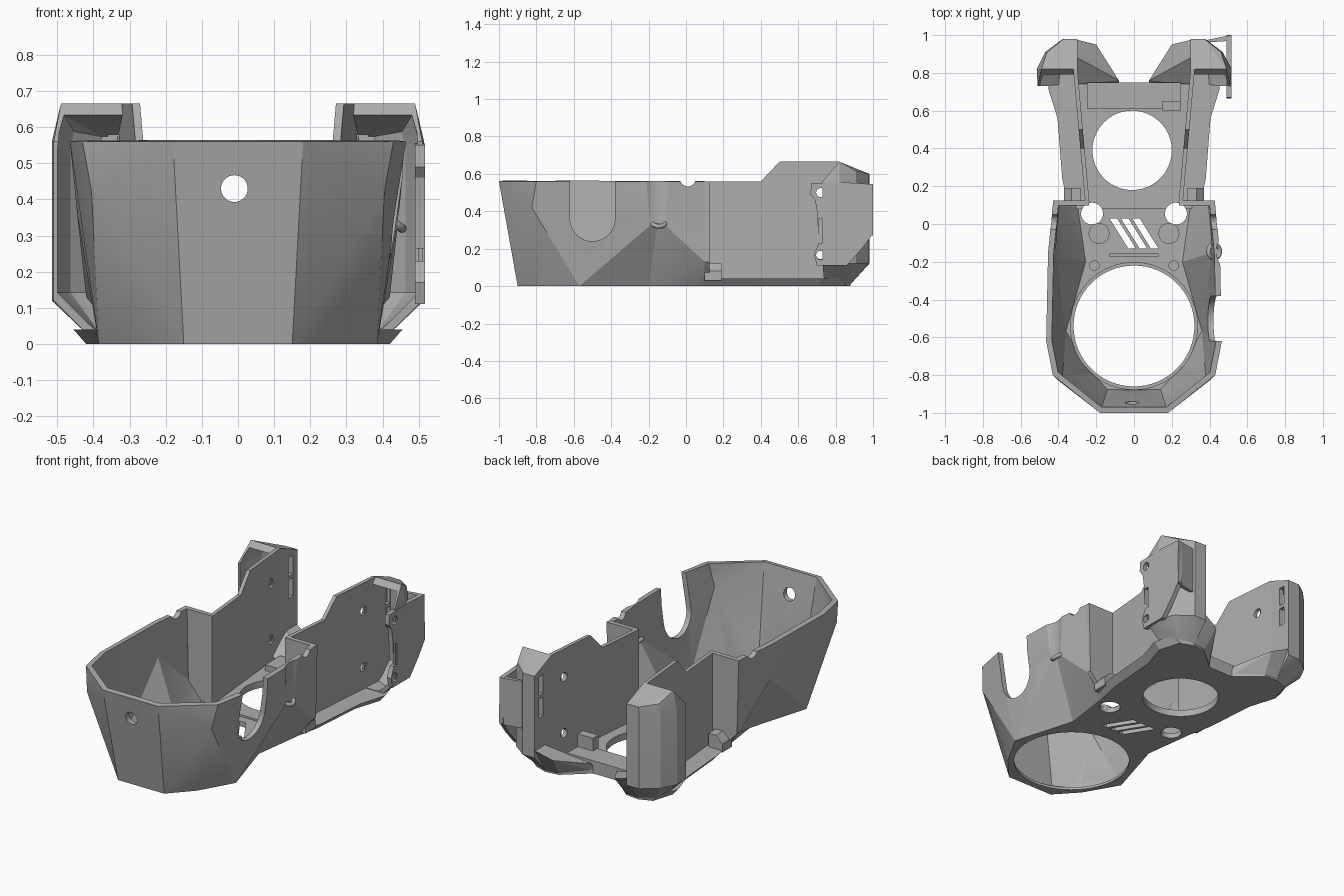
import bpy, bmesh, math
from mathutils import Vector

old = bpy.data.objects.get("Cube")
if old:
    bpy.data.objects.remove(old, do_unlink=True)

grey = bpy.data.materials.new("plain grey")
grey.use_nodes = True
tone = (0.42, 0.42, 0.42, 1)
grey.diffuse_color = tone
grey.node_tree.nodes["Principled BSDF"].inputs["Base Color"].default_value = tone


def finish(bm, name):
    bmesh.ops.recalc_face_normals(bm, faces=bm.faces[:])
    return to_object(bm, name)


def to_object(bm, name):
    me = bpy.data.meshes.new(name)
    bm.to_mesh(me)
    bm.free()
    me.materials.append(grey)
    ob = bpy.data.objects.new(name, me)
    bpy.context.collection.objects.link(ob)
    return ob


def loft(name, low, high):
    """Solid between two matching loops."""
    bm = bmesh.new()
    a = [bm.verts.new(p) for p in low]
    b = [bm.verts.new(p) for p in high]
    bm.faces.new(a)
    bm.faces.new(b)
    for i in range(len(a)):
        j = (i + 1) % len(a)
        bm.faces.new((a[i], a[j], b[j], b[i]))
    return finish(bm, name)


def hull(name, points, s=1):
    bm = bmesh.new()
    for x, y, z in points:
        bm.verts.new((s * x, y, z))
    bmesh.ops.convex_hull(bm, input=bm.verts[:])
    loose = [v for v in bm.verts if not v.link_faces]
    bmesh.ops.delete(bm, geom=loose, context='VERTS')
    bmesh.ops.dissolve_limit(bm, angle_limit=0.01, verts=bm.verts[:], edges=bm.edges[:])
    return finish(bm, name)


def box(name, x, y, z):
    return hull(name, [(i, j, k) for i in x for j in y for k in z])


def cylinder(name, centre, r, depth, axis='Z', sides=64):
    bpy.ops.mesh.primitive_cylinder_add(vertices=sides, radius=r, depth=depth, location=centre)
    ob = bpy.context.object
    turn = {'X': (0, math.pi / 2, 0), 'Y': (math.pi / 2, 0, 0), 'Z': (0, 0, 0)}
    ob.rotation_euler = turn[axis]
    ob.name = name
    ob.data.materials.append(grey)
    return ob


def apply(ob, mod):
    bpy.context.view_layer.update()
    with bpy.context.temp_override(object=ob, active_object=ob, selected_objects=[ob]):
        bpy.ops.object.modifier_apply(modifier=mod.name)


def cut(targets, *cutters):
    for c in cutters:
        c.hide_render = True
        for ob in targets:
            m = ob.modifiers.new("cut", 'BOOLEAN')
            m.operation, m.solver, m.object = 'DIFFERENCE', 'EXACT', c
            apply(ob, m)
        bpy.data.objects.remove(c, do_unlink=True)


# Faceted front cup: closed shape of facets, then lid and back removed, then thickened
P = {"t0": (.18, -1, .56), "t1": (.43, -.8, .56), "t2": (.465, -.62, .56),
     "t3": (.455, -.15, .56), "t4": (.43, .1, .56), "m": (.405, -.825, .42),
     "b0": (.15, -.9, 0), "b1": (.27, -.77, 0), "b2": (.385, -.57, 0),
     "b3": (.275, -.2, 0), "b4": (.315, .1, 0),
     "a": (.445, -.15, .36), "c": (.42, .1, .13)}
facets = ["t0 b0 m", "t0 m t1", "m b0 b1", "m b1 b2", "t1 m t2", "m b2 t2", "t2 b2 a", "t2 a t3",
          "a b2 b3", "a b3 c", "b3 b4 c", "a c t4", "a t4 t3"]
bm = bmesh.new()
V = {(k, s): bm.verts.new((s * p[0], p[1], p[2])) for k, p in P.items() for s in (1, -1)}
for f in facets:
    for s in (1, -1):
        bm.faces.new([V[k, s] for k in f.split()])


def across(keys):
    ks = keys.split()
    return bm.faces.new([V[k, 1] for k in ks] + [V[k, -1] for k in reversed(ks)])


across("t0 b0")
across("b0 b1 b2 b3 b4")
ends = [across("t0 t1 t2 t3 t4"), across("t4 c b4")]
bmesh.ops.recalc_face_normals(bm, faces=bm.faces[:])
bmesh.ops.delete(bm, geom=ends, context='FACES_ONLY')
cup = to_object(bm, "front_cup")
thick = cup.modifiers.new("thickness", 'SOLIDIFY')
thick.thickness, thick.offset, thick.use_even_offset = .03, -1, True
apply(cup, thick)

# Rear floor with sloped edges
edge = [(.31, .08), (.345, .24), (.37, .56), (.42, .72), (.38, .85), (.3, .88), (.22, .87), (.08, .75)]


def ring(grow, z):
    right = [(x + (grow if x > .25 else 0), y, z) for x, y in edge]
    return right + [(-x, y, z) for x, y, z in reversed(right)]


floor = loft("rear_floor", ring(0, 0), ring(.035, .04))

# Openings in cup and floor
cut([cup], cylinder("cut", (0, -.54, 0), .32, .3),
    cylinder("cut", (0, -.54, .065), .336, .1),
    cylinder("cut", (-.01, -1, .43), .037, .4, 'Y', 32),
    cylinder("cut", (.45, -.5, .36), .12, .3, 'X'),
    box("cut", (.3, .6), (-.62, -.38), (.36, .7)),
    cylinder("cut", (0, .01, .575), .042, 1.2, 'X', 32),
    cylinder("cut", (.556, -.145, .47), .12, .34))
cut([floor], cylinder("cut", (-.01, .39, 0), .21, .3))
for s in (1, -1):
    cut([cup, floor], cylinder("cut", (s * .222, .055, 0), .058, .3, sides=40))
    cut([cup], cylinder("cut", (s * .21, -.22, .03), .025, .03, sides=24))
for x in (-.06, 0, .06):
    low = [(x - .07, .03, -.1), (x - .03, .03, -.1), (x + .07, -.13, -.1), (x + .03, -.13, -.1)]
    cut([cup], loft("cut", low, [(a, b, .1) for a, b, c in low]))

# Side walls, return panels, rear towers and feet
wall_profile = [(.115, .01), (.115, .56), (.4, .56), (.5, .665), (.82, .665), (.97, .6), (.97, .2), (.87, .01)]
tower_points = [(.3, .74, .01), (.4, .74, .01), (.39, .84, .01), (.3, .88, .01),
                (.3, .82, .665), (.49, .82, .665), (.3, .98, .6), (.375, .978, .6), (.46, .91, .615)]
for z in (.12, .56):
    tower_points += [(.3, .73, z), (.51, .73, z), (.515, .82, z), (.47, .91, z), (.38, .978, z), (.3, .98, z)]
pivot = Vector((.4, .6, .34))
hollow = [pivot + (Vector(p) - pivot) * .9 for p in tower_points]
hollow += [(x, .7, z) for x in (.31, .485) for z in (.3, .64)]

for s, side in ((1, "left"), (-1, "right")):
    wall = loft(side + "_rear_wall",
                [(s * (.235 + .09 * (y - .1)), y, z) for y, z in wall_profile],
                [(s * (.257 + .09 * (y - .1)), y, z) for y, z in wall_profile])
    tower = hull(side + "_tower", tower_points, s)
    cut([tower], hull("cut", hollow, s))
    slots = [box("cut", (s * .2, s * .36), (.9, .94), z) for z in ((.34, .45), (.47, .58))]
    cut([wall, tower], *slots)
    cut([wall], *[cylinder("cut", (s * .3, .72, z), .026, .15, 'X', 24) for z in (.17, .5)])
    hull(side + "_return_panel",
         [(.237, y, z) for y in (.098, .125) for z in (.01, .56)] +
         [(x, y, z) for y in (.098, .125) for x, z in ((.43, .56), (.42, .13), (.315, .01))], s)
    hull(side + "_foot",
         [(.08, .74, .01), (.22, .87, .01), (.3, .88, .01), (.08, .76, .06), (.2, .95, .12),
          (.3, .975, .16), (.3, .74, .06), (.3, .88, .16)], s)
    hull(side + "_lug", [(x, y, z) for y in (.1, .19)
                         for x, z in ((.28, .03), (.28, .12), (.33, .12), (.37, .08), (.37, .03))], s)
    cylinder(side + "_boss", (s * .185, -.05, .03), .055, .03, sides=40)

# Interior crossbars and block
box("rear_crossbar", (-.25, .25), (.61, .75), (.02, .075))
box("rear_block", (.15, .25), (.6, .65), (.03, .15))
box("front_crossbar", (-.13, .13), (-.175, -.155), (.01, .05))
box("front_clip", (-.07, .07), (-.9, -.875), (.02, .05))

# Outer mounting plate on the left tower
plate_outline = [(.67, .55), (.84, .555), (.995, .545), (1, .28), (.94, .2), (.86, .11), (.7, .11),
                 (.685, .17), (.71, .23), (.7, .4), (.69, .46), (.665, .49)]
plate = loft("mounting_plate", [(.49, y, z) for y, z in plate_outline],
             [(.517, y, z) for y, z in plate_outline])
cut([plate], *[cylinder("cut", (.5, .72, z), .024, .2, 'X', 24) for z in (.165, .5)],
    box("cut", (.4, .6), (.708, .738), (.23, .36)))
hull("plate_web", [(x, y, z) for z in (.27, .545) for x, y in ((.37, .96), (.39, .975), (.515, 1), (.515, .97))])

# Cable ring on the left of the cup
bpy.ops.mesh.primitive_torus_add(location=(.425, -.145, .34), major_radius=.036, minor_radius=.012,
                                 major_segments=32, minor_segments=12, rotation=(0, math.radians(35), 0))
bpy.context.object.name = "cable_ring"
bpy.context.object.data.materials.append(grey)

# Smooth the rounded parts, keep facets sharp
bpy.ops.object.select_all(action='DESELECT')
for ob in bpy.context.collection.objects:
    if ob.type == 'MESH' and ob.data.materials and ob.data.materials[0] == grey:
        ob.select_set(True)
        bpy.context.view_layer.objects.active = ob
bpy.ops.object.shade_smooth_by_angle(angle=math.radians(18))
